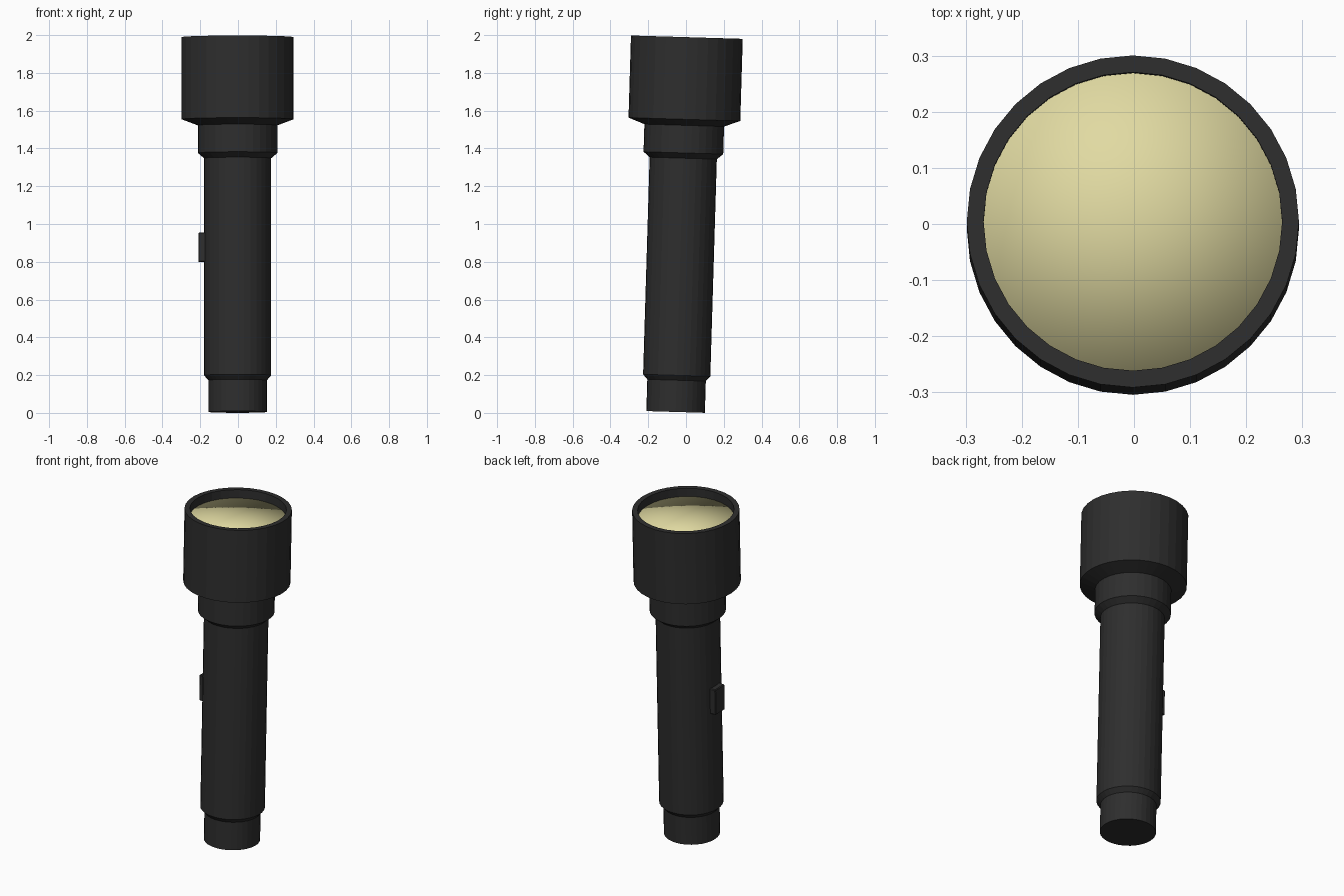
import bpy, bmesh, math
from mathutils import Matrix

if "Cube" in bpy.data.objects:
    bpy.data.objects.remove(bpy.data.objects["Cube"])

SIDES = 32

def material(name, rgb):
    m = bpy.data.materials.new(name)
    m.diffuse_color = (*rgb, 1)
    m.use_nodes = True
    m.node_tree.nodes["Principled BSDF"].inputs["Base Color"].default_value = m.diffuse_color
    return m

black = material("matte black", (0.027, 0.027, 0.027))
cream = material("warm lens", (0.75, 0.70, 0.36))

# Shared lean of the whole torch about its tail end
LEAN = Matrix.Translation((-0.002, -0.055, 0.005)) @ Matrix.Rotation(-0.030, 4, 'X')

def finish(name, bm, mat, smooth=False):
    bmesh.ops.recalc_face_normals(bm, faces=bm.faces)
    for f in bm.faces:
        f.smooth = smooth
    me = bpy.data.meshes.new(name)
    bm.to_mesh(me)
    bm.free()
    me.materials.append(mat)
    ob = bpy.data.objects.new(name, me)
    ob.matrix_world = LEAN
    bpy.context.collection.objects.link(ob)
    return ob

def lathe(name, profile, mat, smooth=False):
    """Revolve (radius, height) points; radius 0 becomes a single pole."""
    bm = bmesh.new()
    rings = []
    for r, z in profile:
        n = SIDES if r > 0 else 1
        rings.append([bm.verts.new((r * math.cos(2 * math.pi * i / SIDES),
                                    r * math.sin(2 * math.pi * i / SIDES), z))
                      for i in range(n)])
    for a, b in zip(rings, rings[1:]):
        for i in range(SIDES):
            j = (i + 1) % SIDES
            quad = [a[i % len(a)], a[j % len(a)], b[j % len(b)], b[i % len(b)]]
            bm.faces.new(list(dict.fromkeys(quad)))
    return finish(name, bm, mat, smooth)

# Casing: tail cap, grip, collar, head, rim and lens recess in one turned shell
lathe("casing", [
    (0, 0), (0.155, 0), (0.155, 0.168), (0.178, 0.194),
    (0.178, 1.344), (0.211, 1.372), (0.211, 1.518),
    (0.296, 1.550), (0.296, 1.985), (0.266, 1.985),
    (0.266, 1.90), (0, 1.90)], black)

# Lens: flat disc with a softened edge running into a short skirt
lathe("lens", [(0, 1.935), (0.267, 1.935), (0.267, 1.905)], cream, smooth=True)

# Switch: slightly bevelled button on the left of the grip
bm = bmesh.new()
bmesh.ops.create_cube(bm, size=1, matrix=Matrix.Translation((-0.179, 0, 0.872))
                      @ Matrix.Diagonal((0.058, 0.09, 0.155, 1)))
bmesh.ops.bevel(bm, geom=bm.edges[:], offset=0.004, segments=1, affect='EDGES')
finish("switch", bm, black)
